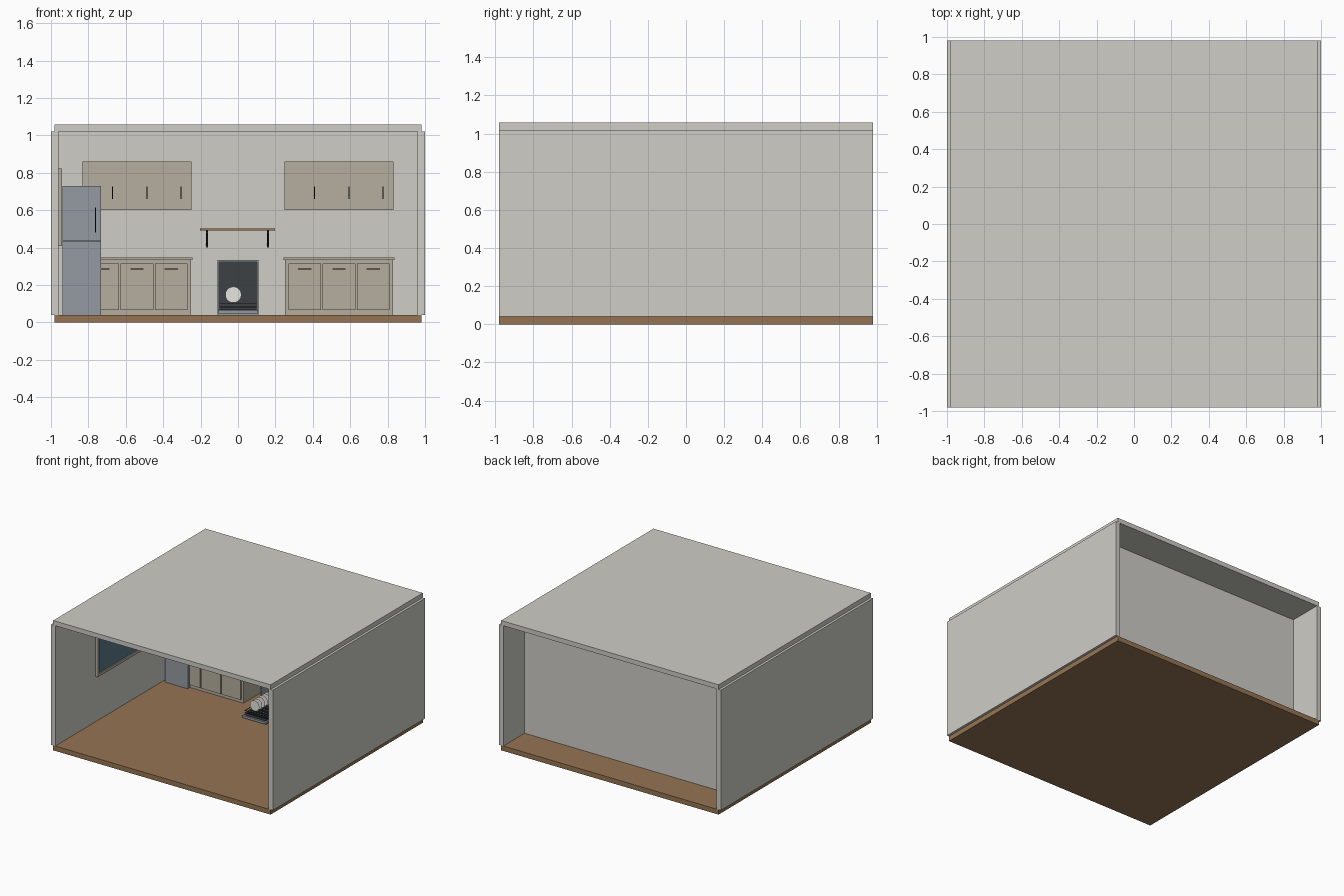
import bpy, math

if "Cube" in bpy.data.objects:
    bpy.data.objects.remove(bpy.data.objects["Cube"])


def material(name, rgb):
    m = bpy.data.materials.new(name)
    m.diffuse_color = (*rgb, 1)
    m.use_nodes = True
    m.node_tree.nodes["Principled BSDF"].inputs["Base Color"].default_value = m.diffuse_color
    return m


WALL = material("wall_paint", (0.62, 0.61, 0.57))
WOOD = material("floor_wood", (0.30, 0.175, 0.085))
CAB = material("cabinet_beige", (0.47, 0.43, 0.35))
STEEL = material("steel", (0.30, 0.33, 0.36))
BLACK = material("black_metal", (0.01, 0.01, 0.012))
DARK = material("dark_interior", (0.045, 0.052, 0.06))
GLASS = material("window_glass", (0.10, 0.20, 0.24))
OAK = material("shelf_wood", (0.35, 0.20, 0.08))
WHITE = material("china", (0.8, 0.78, 0.74))


def box(name, x, y, z, mat):
    """Box from (min, max) ranges."""
    bpy.ops.mesh.primitive_cube_add(size=1, location=[(a + b) / 2 for a, b in (x, y, z)])
    o = bpy.context.object
    o.name = name
    o.scale = [b - a for a, b in (x, y, z)]
    bpy.ops.object.transform_apply(location=False, rotation=False, scale=True)
    o.data.materials.append(mat)
    return o


def handle(name, x, z, y, length, vertical):
    """Bar handle on two posts, standing off a front at y."""
    h, t = length / 2, 0.003
    if vertical:
        box(name, (x - t, x + t), (y - 0.018, y - 0.012), (z - h, z + h), BLACK)
    else:
        box(name, (x - h, x + h), (y - 0.018, y - 0.012), (z - t, z + t), BLACK)
    for s in (-1, 1):
        px, pz = (x, z + s * h * 0.8) if vertical else (x + s * h * 0.8, z)
        box(name + "_post", (px - t, px + t), (y - 0.013, y), (pz - t, pz + t), BLACK)


# Room shell
F, B = 0.04, 0.667
box("floor", (-0.98, 0.98), (-0.98, 0.98), (0, F), WOOD)
box("ceiling", (-0.98, 0.98), (-0.98, 0.98), (1.02, 1.058), WALL)
box("back_wall", (-0.97, 0.97), (B, 0.706), (F, 1.02), WALL)
for s, n in ((-1, "left_wall"), (1, "right_wall")):
    box(n, tuple(sorted((s * 0.961, s))), (-0.98, 0.98), (F, 1.02), WALL)

# Cabinets on both sides
for s, n in ((-1, "left"), (1, "right")):
    c = s * 0.54
    box(n + "_base_cabinet", (c - 0.288, c + 0.288), (0.43, B), (F, 0.333), CAB)
    box(n + "_countertop", (c - 0.297, c + 0.297), (0.41, B), (0.333, 0.348), CAB)
    box(n + "_upper_cabinet", (c - 0.292, c + 0.292), (0.49, B), (0.60, 0.86), CAB)
    for i in (-1, 0, 1):
        x = c + i * 0.183
        box(n + "_base_door", (x - 0.087, x + 0.087), (0.42, 0.432), (0.065, 0.316), CAB)
        handle(n + "_base_handle", x, 0.286, 0.42, 0.072, False)
        handle(n + "_upper_handle", x + 0.053, 0.693, 0.49, 0.068, True)

# Fridge with two doors
box("fridge_body", (-0.938, -0.733), (0.425, 0.65), (F, 0.73), STEEL)
box("fridge_lower_door", (-0.938, -0.733), (0.40, 0.425), (F, 0.434), STEEL)
box("fridge_upper_door", (-0.938, -0.733), (0.40, 0.425), (0.438, 0.73), STEEL)
handle("fridge_handle", -0.762, 0.547, 0.40, 0.135, True)

# Window on the left wall
box("window_glass", (-0.962, -0.948), (-0.44, 0.44), (0.425, 0.805), GLASS)
for z in ((0.408, 0.43), (0.80, 0.822)):
    box("window_rail", (-0.962, -0.94), (-0.46, 0.46), z, CAB)
for y in ((-0.46, -0.438), (0.438, 0.46)):
    box("window_stile", (-0.962, -0.94), y, (0.43, 0.80), CAB)

# Wall shelf on brackets
box("shelf", (-0.203, 0.197), (0.53, B), (0.49, 0.503), OAK)
for x in (-0.166, 0.160):
    box("shelf_bracket_upright", (x - 0.005, x + 0.005), (B - 0.008, B), (0.40, 0.49), BLACK)
    box("shelf_bracket_arm", (x - 0.005, x + 0.005), (0.55, B), (0.482, 0.49), BLACK)
    brace = box("shelf_bracket_brace", (x - 0.004, x + 0.004), (0.555, 0.665), (0.441, 0.448), BLACK)
    brace.rotation_euler.x = -math.radians(35)

# Open dishwasher
D = 0.45
for s in (-1, 1):
    box("dishwasher_side", tuple(sorted((s * 0.102, s * 0.11))), (D, B), (F, 0.333), STEEL)
box("dishwasher_top", (-0.102, 0.102), (D, B), (0.323, 0.333), STEEL)
box("dishwasher_base", (-0.102, 0.102), (D, B), (F, 0.06), STEEL)
box("dishwasher_interior", (-0.102, 0.102), (0.645, B), (0.06, 0.323), DARK)
box("dishwasher_open_door", (-0.108, 0.108), (0.205, D), (0.048, 0.066), STEEL)
box("door_liner", (-0.095, 0.095), (0.22, D), (0.066, 0.07), DARK)

# Pulled-out wire rack
R0, R1 = 0.225, 0.60
for z in (0.08, 0.098):
    for s in (-1, 1):
        box("rack_side_wire", tuple(sorted((s * 0.094, s * 0.098))), (R0, R1), (z, z + 0.004), DARK)
    for y in (R0, R1):
        box("rack_end_wire", (-0.098, 0.098), (y, y + 0.004), (z, z + 0.004), DARK)
for i in range(-3, 4):
    box("rack_long_wire", (i * 0.025 - 0.002, i * 0.025 + 0.002), (R0, R1), (0.08, 0.084), DARK)
for i in range(9):
    y = R0 + 0.02 + i * 0.042
    box("rack_cross_wire", (-0.096, 0.096), (y, y + 0.004), (0.08, 0.084), DARK)

# Row of shallow conical plates
for i in range(6):
    bpy.ops.mesh.primitive_cone_add(vertices=32, radius1=0.043, radius2=0.026, depth=0.01,
                                    location=(-0.025, 0.255 + i * 0.036, 0.148),
                                    rotation=(-math.pi / 2, 0, 0))
    plate = bpy.context.object
    plate.name = "plate"
    plate.data.materials.append(WHITE)
    bpy.ops.object.shade_smooth_by_angle()
